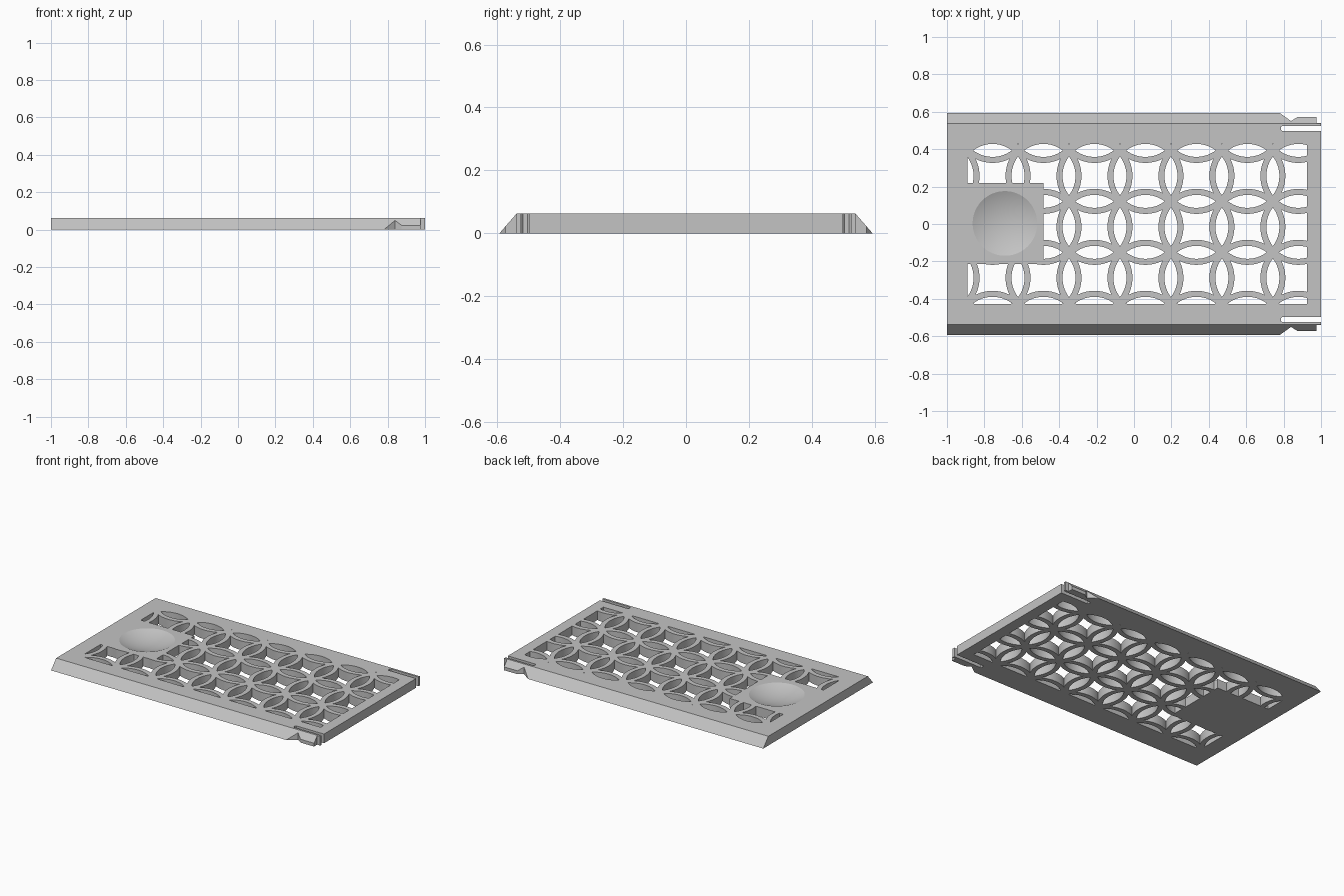
import bpy, bmesh
from math import sin, cos, acos, atan2, sqrt, pi
from mathutils import Matrix, Vector

if "Cube" in bpy.data.objects:
    bpy.data.objects.remove(bpy.data.objects["Cube"])

THICK = 0.063
PITCH = 0.2725              # spacing of the interlaced rings
R_OUT, R_IN = 0.203, 0.171  # ring radii
NODE_X, NODE_Y = -0.8925, 0.3935
STEPS = 12

grey = bpy.data.materials.new("light_grey")
grey.use_nodes = True
grey.diffuse_color = (0.55, 0.55, 0.55, 1)
grey.node_tree.nodes["Principled BSDF"].inputs["Base Color"].default_value = (0.55, 0.55, 0.55, 1)


def finish(bm, name):
    bmesh.ops.recalc_face_normals(bm, faces=bm.faces)
    mesh = bpy.data.meshes.new(name)
    bm.to_mesh(mesh)
    bm.free()
    mesh.materials.append(grey)
    ob = bpy.data.objects.new(name, mesh)
    bpy.context.collection.objects.link(ob)
    return ob


def add_prism(bm, points, axis):
    """Extrude a closed polygon of 3D points along a vector."""
    face = bm.faces.new([bm.verts.new(p) for p in points])
    ext = bmesh.ops.extrude_face_region(bm, geom=[face], use_keep_orig=True)
    moved = [v for v in ext["geom"] if isinstance(v, bmesh.types.BMVert)]
    bmesh.ops.translate(bm, verts=moved, vec=axis)


def upright(name, outline, z0=-0.05, height=0.2):
    bm = bmesh.new()
    add_prism(bm, [(x, y, z0) for x, y in outline], Vector((0, 0, height)))
    return finish(bm, name)


def combine(target, tool, operation):
    tool.hide_render = True
    mod = target.modifiers.new("cut", "BOOLEAN")
    mod.operation, mod.solver, mod.object = operation, "EXACT", tool
    bpy.ops.object.select_all(action="DESELECT")
    bpy.context.view_layer.objects.active = target
    target.select_set(True)
    bpy.ops.object.modifier_apply(modifier=mod.name)
    bpy.data.objects.remove(tool)


def arc(cx, cy, r, start, end):
    angles = [start + (end - start) * i / STEPS for i in range(STEPS + 1)]
    return [(cx + r * cos(a), cy + r * sin(a)) for a in angles]


# Lens opening between two neighbouring rings, pointing along y
half = PITCH / 2
spread = acos(half / R_IN)
lens = (arc(-half, 0, R_IN, -spread, spread)[:-1]
        + arc(half, 0, R_IN, pi - spread, pi + spread)[:-1])

# Four-sided opening left between a ring's neighbours
corner = (PITCH - sqrt(2 * R_OUT ** 2 - PITCH ** 2)) / 2
swing = atan2(corner, PITCH - corner)
star = []
for k in range(4):
    a = k * pi / 2
    star += arc(PITCH * cos(a), PITCH * sin(a), R_OUT,
                a + pi + swing, a + pi - swing)[:-1]

# All openings of the lattice
bm = bmesh.new()


def opening(shape, cx, cy):
    add_prism(bm, [(cx + x, cy + y, -0.02) for x, y in shape], Vector((0, 0, 0.1)))


for i in range(-1, 8):
    for j in range(-1, 5):
        x, y = NODE_X + i * PITCH, NODE_Y - j * PITCH
        opening(lens, x, y + half)
        opening([(v, u) for u, v in lens], x + half, y)
        opening(star, x + half, y + half)
openings = finish(bm, "lattice_openings")

# Window limits, stepping around the solid finger pad
window = upright("window", [
    (-0.89, -0.428), (0.925, -0.428), (0.925, 0.431), (-0.89, 0.431),
    (-0.89, 0.22), (-0.485, 0.22), (-0.485, -0.215), (-0.89, -0.215)])
combine(openings, window, "INTERSECT")

# Lid plate with sloping long edges
bm = bmesh.new()
add_prism(bm, [(-1, -0.593, 0), (-1, 0.593, 0), (-1, 0.538, THICK), (-1, -0.538, THICK)],
          Vector((2, 0, 0)))
lid = finish(bm, "sliding_lid")

# Plan outline with spring arms, latch notches and slots at the right-hand end
edge = [(-1.1, 0.7), (0.68, 0.7), (0.78, 0.593), (0.84, 0.55), (0.875, 0.573),
        (0.977, 0.573), (0.977, 0.539), (1.1, 0.539), (1.1, 0.524),
        (0.792, 0.524), (0.785, 0.518), (0.785, 0.504), (0.792, 0.498), (1.1, 0.498)]
outline = upright("plan_outline", edge + [(x, -y) for x, y in reversed(edge)])
combine(lid, outline, "INTERSECT")
combine(lid, openings, "DIFFERENCE")

# Shallow round finger dish
dish_r, depth = 0.173, 0.036
ball_r = (dish_r ** 2 + depth ** 2) / (2 * depth)
bm = bmesh.new()
bmesh.ops.create_uvsphere(bm, u_segments=64, v_segments=72, radius=ball_r,
                          matrix=Matrix.Translation((-0.69, 0.003, THICK - depth + ball_r)))
combine(lid, finish(bm, "finger_dish"), "DIFFERENCE")

bpy.ops.object.select_all(action="DESELECT")
bpy.context.view_layer.objects.active = lid
lid.select_set(True)
bpy.ops.object.shade_smooth_by_angle(angle=0.26)
